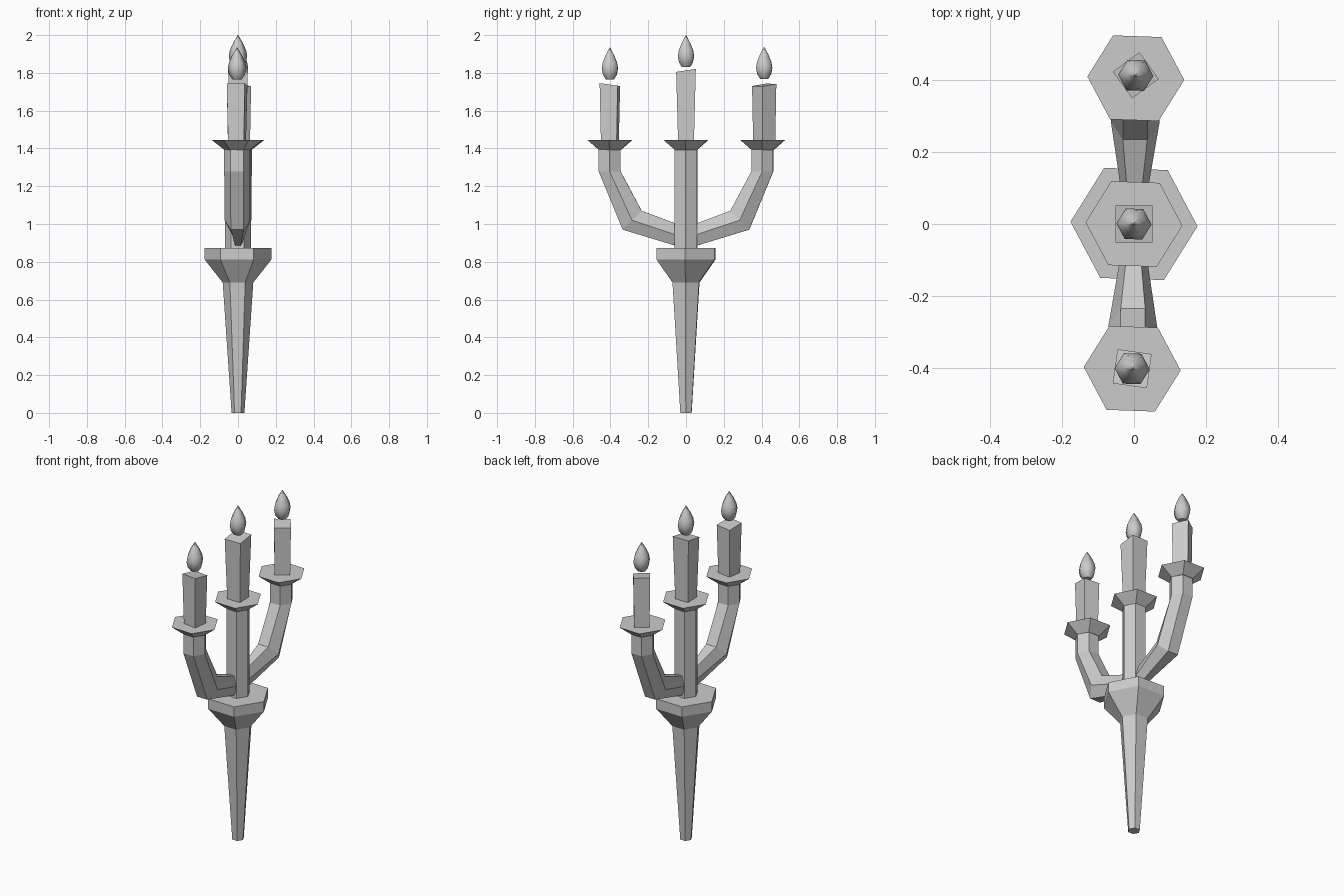
import bpy, math
from mathutils import Matrix, Vector

if "Cube" in bpy.data.objects:
    bpy.data.objects.remove(bpy.data.objects["Cube"])


def make_object(name, verts, faces):
    mesh = bpy.data.meshes.new(name)
    mesh.from_pydata(verts, [], faces)
    obj = bpy.data.objects.new(name, mesh)
    bpy.context.collection.objects.link(obj)
    return obj


def skin(name, rings):
    """Join rings of points into a closed tube with flat end caps."""
    n = len(rings[0])
    verts = [p for ring in rings for p in ring]
    faces = [(k * n + i, k * n + (i + 1) % n, (k + 1) * n + (i + 1) % n, (k + 1) * n + i)
             for k in range(len(rings) - 1) for i in range(n)]
    faces += [tuple(reversed(range(n))), tuple(range(len(verts) - n, len(verts)))]
    return make_object(name, verts, faces)


def ring(r, x, y, z, n=6, turn=-2.0):
    return [Vector((x + r * math.cos(math.radians(turn) + math.tau * i / n),
                    y + r * math.sin(math.radians(turn) + math.tau * i / n), z))
            for i in range(n)]


def lathe(name, profile, x=0, y=0):
    return skin(name, [ring(r, x, y, z) for r, z in profile])


def arm(name, turn):
    """Bent hexagonal arm; each row is y, z, half vector (dy, dz), half width in x."""
    path = [(0.0, 0.925, 0.0, 0.057, 0.022),
            (0.285, 1.02, -0.05, 0.05, 0.068),
            (0.404, 1.278, -0.058, 0.0, 0.068),
            (0.404, 1.395, -0.058, 0.0, 0.068)]
    rot = Matrix.Rotation(math.radians(turn), 3, 'Z')
    s = 2 / math.sqrt(3)
    rings = []
    for y, z, dy, dz, w in path:
        pts = []
        for i in range(6):
            a = -math.tau * i / 6
            up = math.sin(a) * s
            pts.append(rot @ Vector((w * math.cos(a), y + dy * up, z + dz * up)))
        rings.append(pts)
    return skin(name, rings)


def candle(name, x, y, top, half, turn, slope):
    """Square candle, wider at a slanted top."""
    low = ring(0.042 * math.sqrt(2), x, y, 1.44, 4, turn + 45)
    high = ring(half * math.sqrt(2), x, y, top, 4, turn + 45)
    for p in high:
        p.z += slope[0] * (p.x - x) + slope[1] * (p.y - y)
    return skin(name, [low, high])


def flame(name, x, y, z):
    obj = lathe(name, [(0.024, z), (0.042, z + 0.025), (0.049, z + 0.058),
                       (0.043, z + 0.09), (0.025, z + 0.13), (0.001, z + 0.17)], x, y)
    for p in obj.data.polygons:
        p.use_smooth = len(p.vertices) == 4
    return obj


# Tapered handle with flared collar, and the central stem
lathe("handle", [(0.034, 0), (0.081, 0.69), (0.177, 0.812), (0.177, 0.872)])
lathe("stem", [(0.068, 0.86), (0.068, 1.40)])

# Side arms
arm("back_arm", -0.7)
arm("front_arm", 179.3)

# Drip cups, candles and flames: label, x, y, candle top, half size, turn, slope, flame base
holders = [("centre", 0.0, 0.0, 1.813, 0.052, 0, (0.0, 0.15), 1.83),
           ("back", 0.005, 0.406, 1.736, 0.046, 36, (-0.1, 0.1), 1.768),
           ("front", -0.005, -0.403, 1.738, 0.048, -8, (0.0, -0.14), 1.765)]
for label, x, y, top, half, turn, slope, base in holders:
    lathe(label + "_cup", [(0.068, 1.393), (0.135, 1.445)], x, y)
    shift = 0.008 if label == "back" else 0
    candle(label + "_candle", x, y + shift, top, half, turn, slope)
    flame(label + "_flame", x, y + shift, base)
